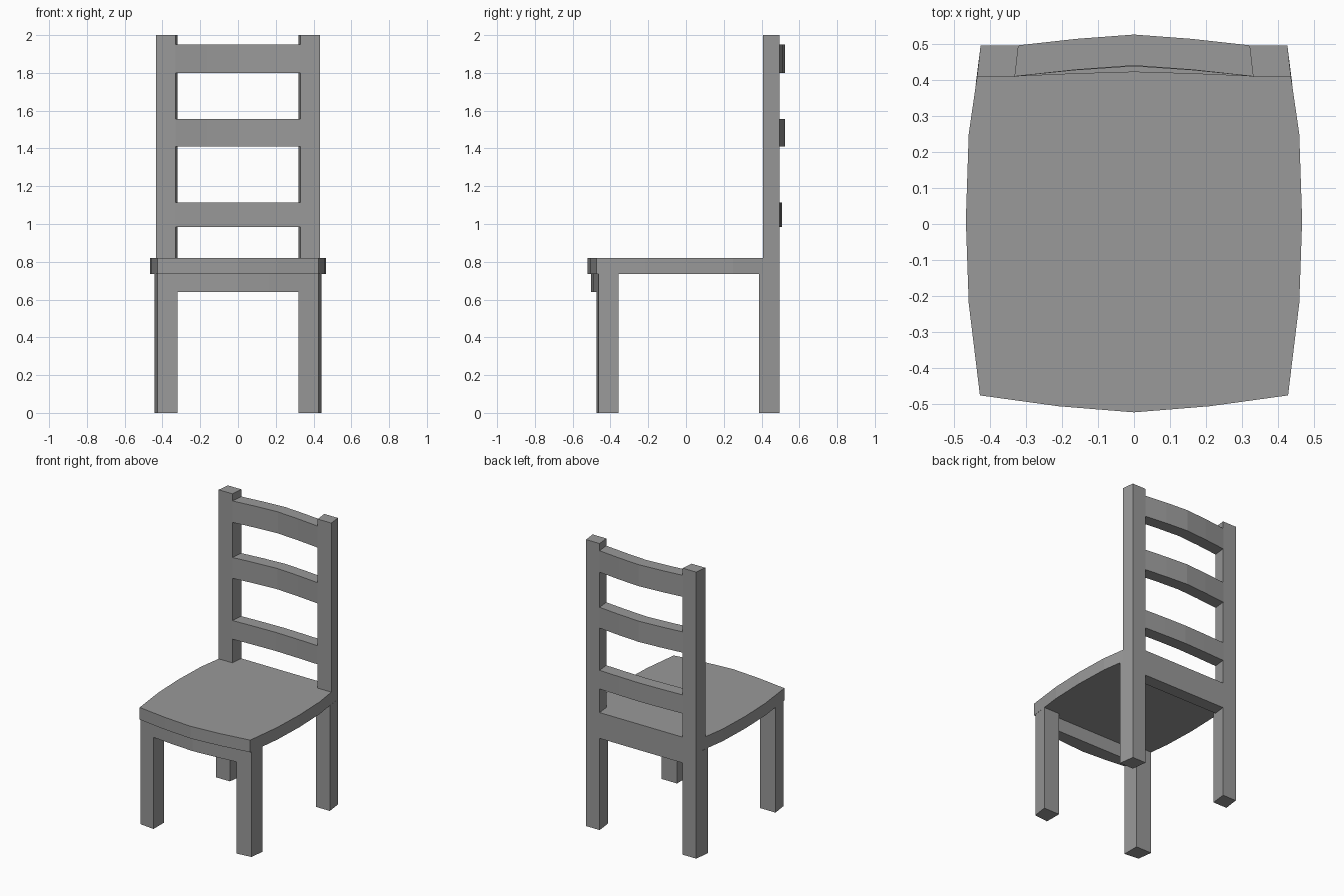
import bpy
import bmesh

default_cube = bpy.data.objects.get("Cube")
if default_cube:
    bpy.data.objects.remove(default_cube, do_unlink=True)

# One plain grey finish
grey = bpy.data.materials.new("mid grey")
grey.use_nodes = True
GREY = (0.32, 0.32, 0.32, 1)
grey.diffuse_color = GREY
grey.node_tree.nodes["Principled BSDF"].inputs["Base Color"].default_value = GREY


def prism(name, outline, z0, z1):
    """Extrude a plan outline of (x, y) points between two heights."""
    bm = bmesh.new()
    face = bm.faces.new([bm.verts.new((x, y, z0)) for x, y in outline])
    top = bmesh.ops.extrude_face_region(bm, geom=[face])["geom"]
    verts = [g for g in top if isinstance(g, bmesh.types.BMVert)]
    bmesh.ops.translate(bm, verts=verts, vec=(0, 0, z1 - z0))
    bmesh.ops.recalc_face_normals(bm, faces=bm.faces)
    mesh = bpy.data.meshes.new(name)
    bm.to_mesh(mesh)
    bm.free()
    mesh.materials.append(grey)
    obj = bpy.data.objects.new(name, mesh)
    bpy.context.collection.objects.link(obj)
    return obj


def mirrored(half):
    """Complete an outline given from its right end to the centre line."""
    return half + [(-x, y) for x, y in reversed(half) if x]


def bow(half_width, y, rise):
    """Shallow curve across the chair, bulging by rise in the middle."""
    return mirrored([(half_width, y), (half_width / 2, y + rise * 0.6), (0, y + rise)])


# Seat board with bowed front and sides
seat_half = [(0.435, 0.408), (0.458, 0.25), (0.466, 0.01), (0.458, -0.22),
             (0.427, -0.475), (0.21, -0.505), (0, -0.522)]
prism("seat", mirrored(seat_half), 0.735, 0.82)

# Legs and back posts on both sides
leg_front = [(0.32, -0.475), (0.427, -0.463), (0.441, -0.357), (0.32, -0.357)]
leg_back = [(0.333, 0.386), (0.439, 0.386), (0.425, 0.495), (0.32, 0.495)]
post = [(0.33, 0.408), (0.435, 0.408), (0.425, 0.495), (0.32, 0.495)]
for side, s in (("left", 1), ("right", -1)):
    for part, outline, z0, z1 in (("front_leg", leg_front, 0, 0.735),
                                  ("back_leg", leg_back, 0, 0.735),
                                  ("back_post", post, 0.735, 2)):
        prism(f"{part}_{side}", [(s * x, y) for x, y in outline], z0, z1)

# Curved back slats, the lowest flatter than the others
for name, z0, z1, rise in (("lower_slat", 0.985, 1.115, 0.012),
                           ("middle_slat", 1.41, 1.555, 0.028),
                           ("top_slat", 1.80, 1.95, 0.03)):
    prism(name, bow(0.33, 0.409, rise) + bow(0.322, 0.495, rise)[::-1], z0, z1)

# Rails under the seat
prism("front_rail", bow(0.322, -0.475, -0.027) + [(-0.322, -0.40), (0.322, -0.40)], 0.64, 0.735)
prism("back_rail", [(0.33, 0.408), (-0.33, 0.408), (-0.322, 0.495), (0.322, 0.495)], 0.64, 0.82)
